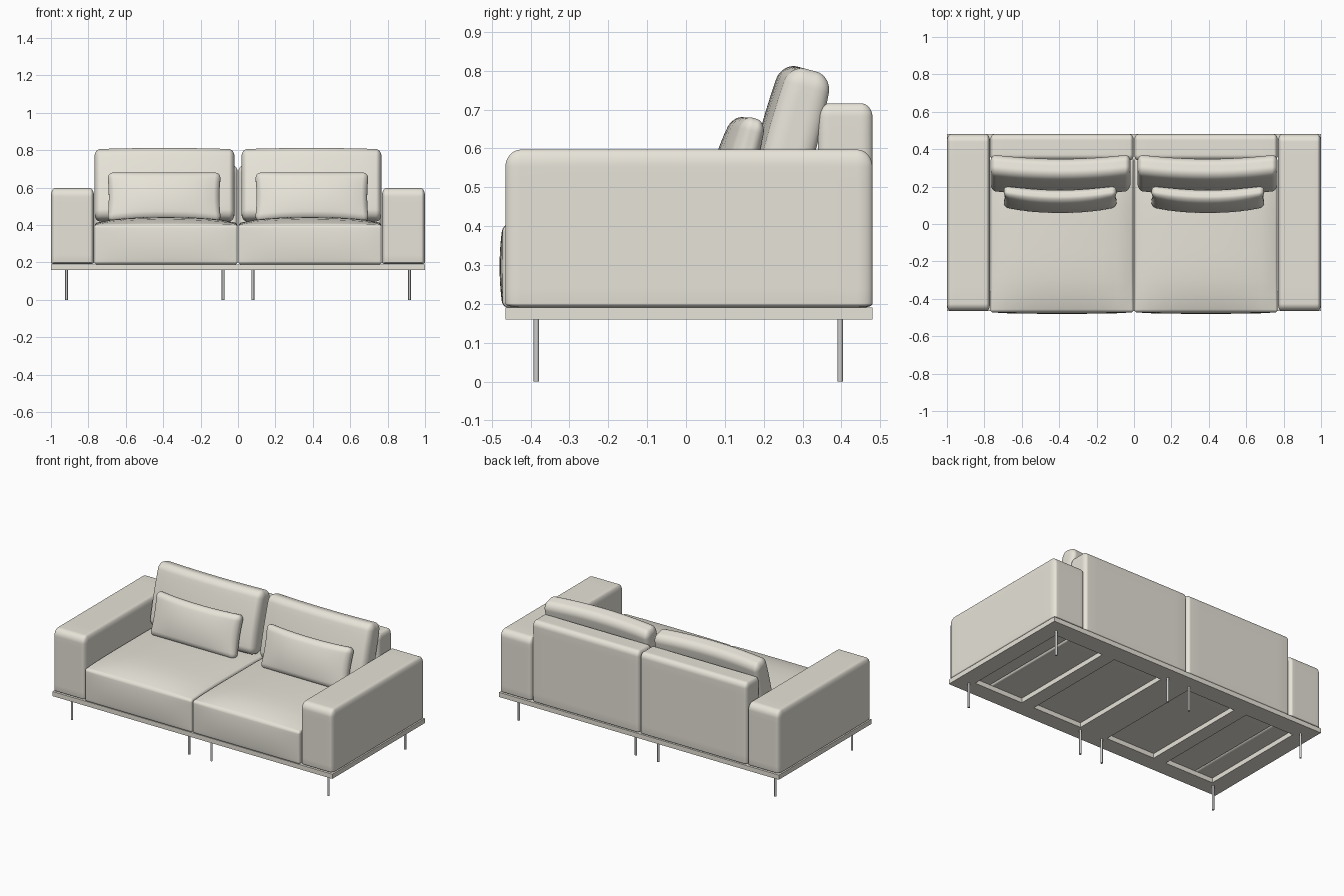
import bpy, bmesh, math
from mathutils import Vector

if "Cube" in bpy.data.objects:
    bpy.data.objects.remove(bpy.data.objects["Cube"])

fabric = bpy.data.materials.new("fabric")
fabric.diffuse_color = (0.80, 0.77, 0.69, 1)
fabric.use_nodes = True
fabric.node_tree.nodes["Principled BSDF"].inputs["Base Color"].default_value = fabric.diffuse_color


def add_object(name, bm, smooth=True, mat=fabric):
    bmesh.ops.recalc_face_normals(bm, faces=bm.faces[:])
    me = bpy.data.meshes.new(name)
    bm.to_mesh(me)
    bm.free()
    for p in me.polygons:
        p.use_smooth = smooth
    if mat:
        me.materials.append(mat)
    ob = bpy.data.objects.new(name, me)
    bpy.context.collection.objects.link(ob)
    return ob


def soft_box(name, center, half, r, bottom_r=None, warp=None, tilt=0, n=20, m=5):
    """Rounded box with a radius per axis, optional warp(p, u, v, w) and tilt about x."""
    bm = bmesh.new()
    bmesh.ops.create_cube(bm, size=2)
    bmesh.ops.subdivide_edges(bm, edges=bm.edges[:], cuts=n - 1, use_grid_fill=True)
    for vert in bm.verts:
        inner, d = [], Vector((0, 0, 0))
        radii = list(r)
        if bottom_r and vert.co.z < 0:
            radii[2] = bottom_r
        for a in range(3):
            c = vert.co[a]
            s = -1 if c < 0 else 1
            j = (1 - abs(c)) * n / 2          # grid steps in from the edge
            flat = half[a] - radii[a]
            if j < m - 1e-4:                  # corner zone
                inner.append(s * flat)
                d[a] = s * math.tan((1 - j / m) * math.pi / 4)
            else:                             # flat zone
                inner.append(s * flat * (n / 2 - j) / (n / 2 - m))
        d.normalize()
        p = Vector([inner[a] + d[a] * radii[a] for a in range(3)])
        if warp:
            u, v, w = [max(-1, min(1, p[a] / half[a])) for a in range(3)]
            warp(p, u, v, w)
        vert.co = p
    ob = add_object(name, bm)
    ob.location = center
    ob.rotation_euler.x = -math.radians(tilt)
    return ob


# crowned top and gently bulging front of the seat
def seat_warp(p, u, v, w):
    if w > 0:
        p.z += 0.042 * w * (1 - u * u) ** 0.5 * (1 - v ** 4)
    if v < 0:
        p.y += 0.008 * v * (1 - w * w) * (1 - u ** 4)


# back cushion: bowed forward, plump in the middle
def cushion_warp(p, u, v, w):
    p.y *= 0.9 + 0.15 * (1 - w * w)
    p.y -= 0.025 * (1 - u * u)


# lumbar pillow: bowed, thin rim, slightly concave outline
def pillow_warp(p, u, v, w):
    p.y *= 0.8 + 0.45 * (1 - w * w) * (1 - u ** 4)
    p.y -= 0.028 * (1 - u * u)
    p.x *= 1 - 0.03 * (1 - w * w)
    p.z *= 1 - 0.05 * (1 - u * u)


# base platform: slab with two openings under each half
xs = [-1, -0.89, -0.54, -0.45, -0.1, 0.1, 0.45, 0.54, 0.89, 1]
ys = [-0.465, -0.36, 0.36, 0.48]
bm = bmesh.new()
for i in range(len(xs) - 1):
    for j in range(3):
        if j == 1 and i % 2 == 1:
            continue
        quad = [(xs[i], ys[j]), (xs[i + 1], ys[j]), (xs[i + 1], ys[j + 1]), (xs[i], ys[j + 1])]
        bm.faces.new([bm.verts.new((x, y, 0.16)) for x, y in quad])
bmesh.ops.remove_doubles(bm, verts=bm.verts[:], dist=1e-5)
ext = bmesh.ops.extrude_face_region(bm, geom=bm.faces[:], use_keep_orig=True)
for g in ext["geom"]:
    if isinstance(g, bmesh.types.BMVert):
        g.co.z = 0.19
add_object("base_platform", bm, smooth=False)

for side, label in ((-1, "left"), (1, "right")):
    # upholstered shells
    soft_box(label + "_arm", (side * 0.885, 0.0075, 0.394), (0.115, 0.4725, 0.203),
             (0.02, 0.04, 0.045), bottom_r=0.01)
    soft_box(label + "_backrest", (side * 0.385, 0.41, 0.453), (0.383, 0.07, 0.263),
             (0.02, 0.03, 0.035), bottom_r=0.01)
    soft_box(label + "_seat", (side * 0.385, -0.06, 0.296), (0.383, 0.412, 0.106),
             (0.012, 0.016, 0.016), warp=seat_warp)
    # loose cushions
    soft_box(label + "_back_cushion", (side * 0.393, 0.275, 0.612), (0.375, 0.062, 0.195),
             (0.03, 0.045, 0.045), warp=cushion_warp, tilt=15)
    soft_box(label + "_lumbar_pillow", (side * 0.395, 0.147, 0.548), (0.305, 0.038, 0.134),
             (0.03, 0.03, 0.035), warp=pillow_warp, tilt=15)
    # thin metal legs
    for x in (0.08, 0.917):
        for y, end in ((-0.385, "front"), (0.397, "back")):
            bm = bmesh.new()
            bmesh.ops.create_cone(bm, cap_ends=True, segments=16, radius1=0.007,
                                  radius2=0.007, depth=0.162)
            leg = add_object(f"{label}_{end}_leg", bm, mat=None)
            leg.location = (side * x, y, 0.081)
            for p in leg.data.polygons:
                p.use_smooth = len(p.vertices) == 4
